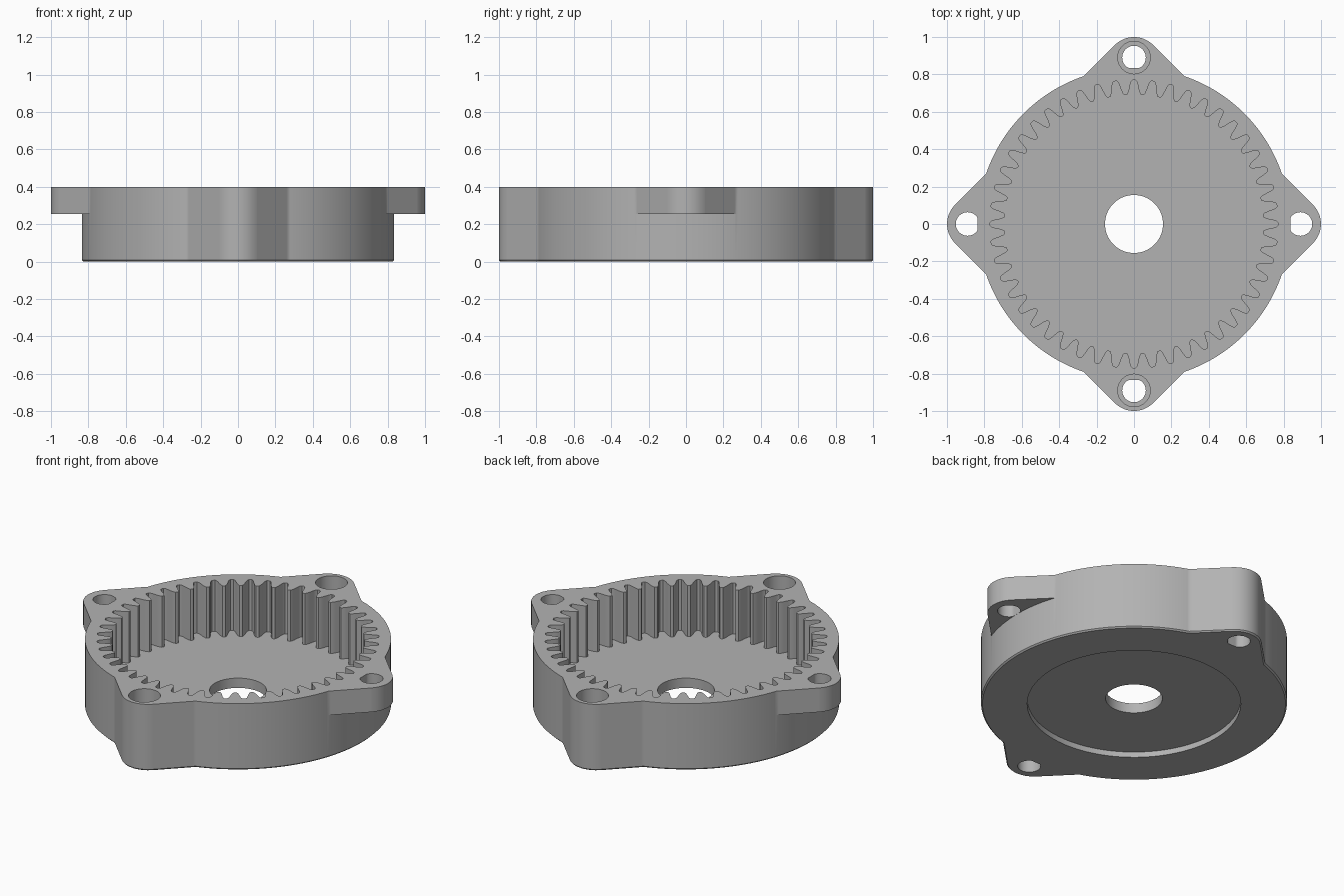
import bpy, bmesh
from math import sin, cos, pi, sqrt, radians, tau

cube = bpy.data.objects.get("Cube")
if cube:
    bpy.data.objects.remove(cube, do_unlink=True)

# Main dimensions
HEIGHT, BODY_R, EAR_Z, CHAMFER = 0.40, 0.835, 0.255, 0.008
TIP_C, TIP_R, FLANK = 0.855, 0.145, 1.06
FLOOR_Z, RECESS_Z, BOLT_R = 0.092, 0.033, 0.89
TEETH = 48


def material(name, rgb):
    mat = bpy.data.materials.new(name)
    mat.use_nodes = True
    mat.diffuse_color = (*rgb, 1)
    mat.node_tree.nodes["Principled BSDF"].inputs["Base Color"].default_value = (*rgb, 1)
    return mat


def loft(name, rings):
    """Closed solid skinned through rings of (x, y, z) points of equal count."""
    bm = bmesh.new()
    loops = [[bm.verts.new(p) for p in ring] for ring in rings]
    n = len(loops[0])
    for low, high in zip(loops, loops[1:]):
        for i in range(n):
            j = (i + 1) % n
            bm.faces.new((low[i], low[j], high[j], high[i]))
    bm.faces.new(loops[0][::-1])
    bm.faces.new(loops[-1])
    bmesh.ops.remove_doubles(bm, verts=bm.verts[:], dist=1e-5)
    bmesh.ops.recalc_face_normals(bm, faces=bm.faces[:])
    mesh = bpy.data.meshes.new(name)
    bm.to_mesh(mesh)
    bm.free()
    obj = bpy.data.objects.new(name, mesh)
    bpy.context.collection.objects.link(obj)
    return obj


def prism(name, outline, z0, z1):
    return loft(name, [[(x, y, z) for x, y in outline] for z in (z0, z1)])


def circle(r, n=96):
    return [(r * cos(tau * i / n), r * sin(tau * i / n)) for i in range(n)]


# Outline: round body with rounded triangular ears
def ear_radius(a):
    a = abs(a)
    if a < radians(6.11):
        return TIP_C * cos(a) + sqrt(TIP_R ** 2 - (TIP_C * sin(a)) ** 2)
    return max(BODY_R, FLANK / (sin(a) + cos(a))) if a < radians(18.87) else BODY_R


quarter = sorted([1.5 * i - 45 for i in range(60)] + [-18.86, -6.1, 6.1, 18.86])


def outline(z, side_ears, inset=0):
    ring = []
    for k in range(4):
        for deg in quarter:
            a = radians(deg)
            r = ear_radius(a) if side_ears or k % 2 else BODY_R
            t = a + k * pi / 2
            ring.append(((r - inset) * cos(t), (r - inset) * sin(t), z))
    return ring


housing = loft("ring_gear_housing", [
    outline(0, False, CHAMFER), outline(CHAMFER, False), outline(EAR_Z, False),
    outline(EAR_Z, True), outline(HEIGHT, True)])

# Internal gear pocket: one tooth pitch repeated around the ring
pitch = [(-0.5, 0.69), (-0.41, 0.692), (-0.34, 0.702), (-0.27, 0.72), (-0.2, 0.748),
         (-0.15, 0.762), (-0.08, 0.77)]
pitch += [(-f, r) for f, r in reversed(pitch[1:])]
gear = [(r * cos(tau * (i + f) / TEETH), r * sin(tau * (i + f) / TEETH))
        for i in range(TEETH) for f, r in pitch]
cutters = [
    prism("gear_pocket_cutter", gear, FLOOR_Z, 0.6),
    prism("shaft_hole_cutter", circle(0.155), -0.1, 0.2),
    prism("underside_recess_cutter", circle(0.583, 128), -0.1, RECESS_Z),
]

# Bolt holes, flattened on the inner side; front and back ones are counterbored
for k in range(4):
    c, s = cos(k * pi / 2), sin(k * pi / 2)

    def placed(points, flat):
        pts = [(max(x + BOLT_R, flat), y) for x, y in points]
        return [(x * c - y * s, x * s + y * c) for x, y in pts]

    bottom = -0.1 if k % 2 else EAR_Z - 0.1
    flat = 0.835 if k % 2 else 0.836
    cutters.append(prism("bolt_hole_cutter", placed(circle(0.063, 40), flat), bottom, 0.6))
    if k % 2:
        cutters.append(prism("counterbore_cutter", placed(circle(0.087, 48), 0), 0.15, 0.6))

# Cut everything out of the housing
bpy.context.view_layer.objects.active = housing
for cutter in cutters:
    cutter.hide_render = True
    mod = housing.modifiers.new("cut", 'BOOLEAN')
    mod.operation, mod.solver, mod.object = 'DIFFERENCE', 'EXACT', cutter
    bpy.ops.object.modifier_apply(modifier=mod.name)
    bpy.data.objects.remove(cutter, do_unlink=True)

housing.data.materials.clear()
housing.data.materials.append(material("plain_grey", (0.45, 0.45, 0.45)))
bpy.ops.object.select_all(action='DESELECT')
housing.select_set(True)
bpy.ops.object.shade_smooth_by_angle(angle=radians(30))
